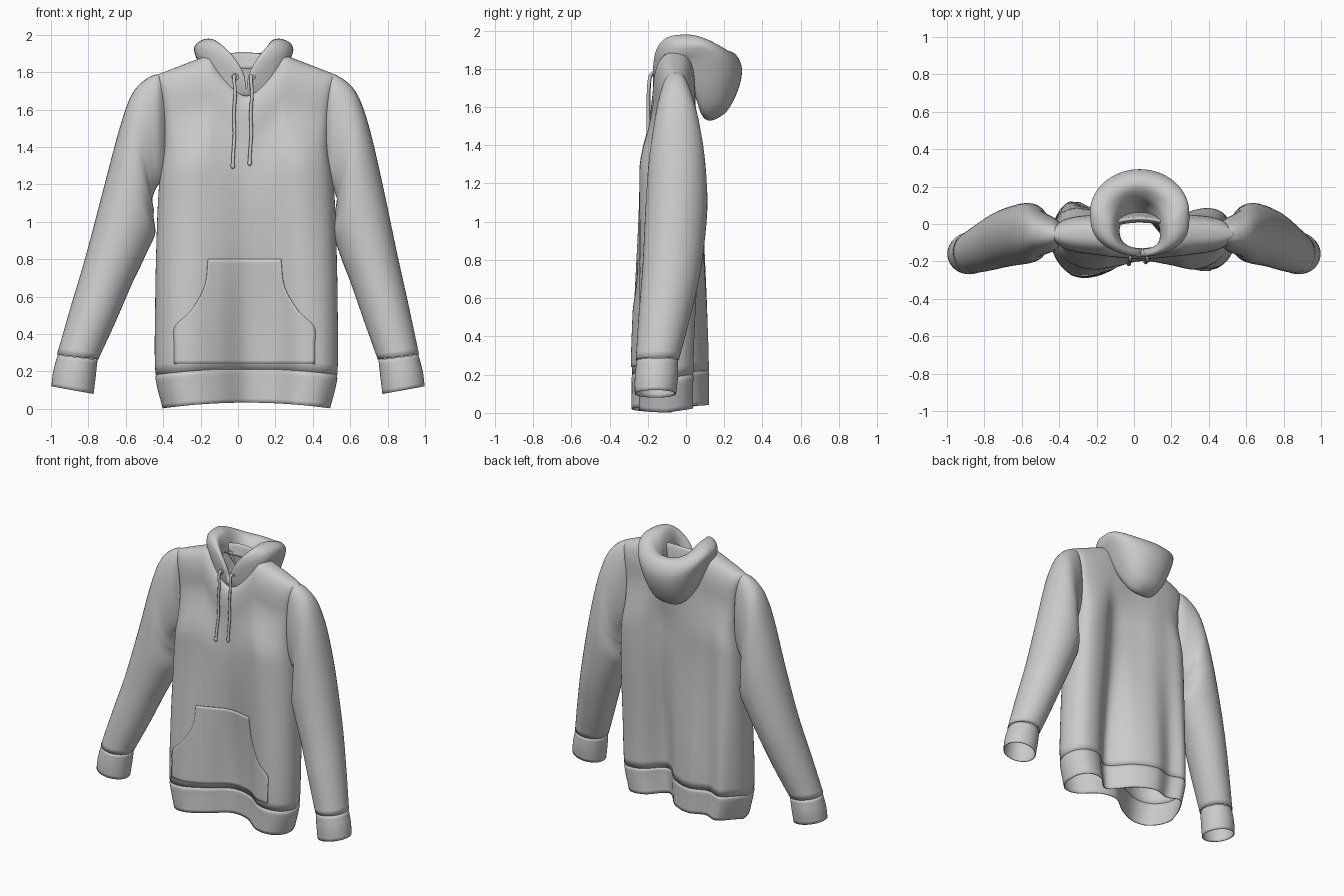
import bpy, bmesh
from math import sin, cos, pi, asin, sqrt, radians, copysign

if "Cube" in bpy.data.objects:
    bpy.data.objects.remove(bpy.data.objects["Cube"])

def spline(keys, s):
    """Smooth interpolation through rows of (position, values...)."""
    n = len(keys)
    s = min(max(s, keys[0][0]), keys[-1][0])
    i = 0
    while i < n - 2 and s > keys[i + 1][0]:
        i += 1
    a, b = keys[i], keys[i + 1]
    p, q = keys[max(i - 1, 0)], keys[min(i + 2, n - 1)]
    h = b[0] - a[0]
    f = (s - a[0]) / h
    out = []
    for k in range(1, len(a)):
        m0 = (b[k] - p[k]) / (b[0] - p[0]) * h
        m1 = (q[k] - a[k]) / (q[0] - a[0]) * h
        out.append((2*f**3 - 3*f**2 + 1)*a[k] + (f**3 - 2*f**2 + f)*m0
                   + (3*f**2 - 2*f**3)*b[k] + (f**3 - f**2)*m1)
    return out

def numbered(rows):
    return [(i, *r) for i, r in enumerate(rows)]

def sheet(name, rows, closed=True, thick=0.006):
    """Cloth surface lofted through rows of points."""
    bm = bmesh.new()
    vs = [[bm.verts.new(p) for p in r] for r in rows]
    n = len(rows[0])
    for r0, r1 in zip(vs, vs[1:]):
        for j in range(n if closed else n - 1):
            k = (j + 1) % n
            bm.faces.new((r0[j], r0[k], r1[k], r1[j]))
    bmesh.ops.remove_doubles(bm, verts=bm.verts, dist=0.0005)
    bmesh.ops.recalc_face_normals(bm, faces=bm.faces)
    me = bpy.data.meshes.new(name)
    bm.to_mesh(me)
    bm.free()
    for p in me.polygons:
        p.use_smooth = True
    ob = bpy.data.objects.new(name, me)
    bpy.context.collection.objects.link(ob)
    sol = ob.modifiers.new("cloth", 'SOLIDIFY')
    sol.thickness, sol.offset = thick, 0
    return ob

def tube(name, pts, r):
    cu = bpy.data.curves.new(name, 'CURVE')
    cu.dimensions, cu.bevel_depth, cu.bevel_resolution, cu.use_fill_caps = '3D', r, 3, True
    sp = cu.splines.new('NURBS')
    sp.points.add(len(pts) - 1)
    for q, p in zip(sp.points, pts):
        q.co = (*p, 1)
    sp.use_endpoint_u, sp.order_u = True, 4
    ob = bpy.data.objects.new(name, cu)
    bpy.context.collection.objects.link(ob)

# Torso cross-sections: depth of front and back at even steps across, by height
XC = 0.045
LEVELS = [0, 0.68, 0.88]
FRONT = [(-.08, -.18, -.26, -.28, -.23, -.135, -.15, -.235, -.235, -.18, -.10),
         (-.06, -.15, -.21, -.24, -.225, -.195, -.215, -.24, -.21, -.15, -.06),
         (-.06, -.12, -.145, -.16, -.175, -.185, -.175, -.16, -.145, -.12, -.06)]
BACK = [(-.08, .03, .115, .085, .118, .06, -.075, .02, .03, -.02, -.10),
        (-.06, .04, .08, .075, .07, .035, .01, .07, .08, .04, -.06),
        (-.06, .01, .035, .045, .045, .04, .045, .045, .035, .01, -.06)]
WIDTH = [(0, .445), (.09, .482), (.3, .485), (.55, .475), (.68, .462),
         (.78, .44), (.9, .45), (1, .485)]
CURVES = {s: [[(-1 + .2*i, y) for i, y in enumerate(row)] for row in sec]
          for s, sec in ((-1, FRONT), (1, BACK))}

def depth(side, t, v):
    i = sum(v > lv for lv in LEVELS[1:])
    a = spline(CURVES[side][i], t)[0]
    if i == 2:   # round over to the shoulder line and neck edge
        f = min(1, (v - .88)/.12)
        neck = max(0, 1 - (abs(sin(t*pi/2))*.485/.2)**2)
        return a + (-.055 + side*.075*neck - a)*(1 - (1 - f**2.6)**(1/2.6))
    f = ((v - LEVELS[i])/(LEVELS[i + 1] - LEVELS[i]))**(1.25 - .25*i)
    return a + (spline(CURVES[side][i + 1], t)[0] - a)*f*f*(3 - 2*f)

def z_range(side, t, dx):
    d = abs(dx)
    top = 1.89 - .11*(d - .2)/.285
    if d < .2:
        top = 1.67 + .22*(d/.2)**1.5 if side < 0 else 1.83 + .06*(d/.2)**2
    lift = .03*cos(t*pi/2)**2 if side < 0 else (.035 - .02*t)*(1 - t**4)
    return .003 + lift, top

def torso(side, t, v):
    w = spline(WIDTH, v)[0]
    dx = w*sin(t*pi/2)
    z0, z1 = z_range(side, t, dx)
    return (XC + dx, depth(side, t, v), z0 + 1.8*v + (z1 - z0 - 1.8)*v*v)

def front_y(x, z):
    w = spline(WIDTH, z/1.8)[0]
    t = asin(max(-1, min(1, (x - XC)/w)))*2/pi
    z0, z1 = z_range(-1, t, x - XC)
    v = .5
    for _ in range(10):
        v = (z - z0)/(1.8 + (z1 - z0 - 1.8)*v)
    return depth(-1, t, max(0, min(1, v)))

N = 60
RING = [(-1, -1 + 2*i/N) for i in range(N)] + [(1, 1 - 2*i/N) for i in range(N)]

def torso_rows(vs):
    return [[torso(s, t, v) for s, t in RING] for v in vs]

SEAM = .1
sheet("torso", torso_rows([SEAM + (1 - SEAM)*sin(i/48*pi/2) for i in range(49)]))
hem = torso_rows([SEAM*i/8 for i in range(9)])
for k, grow in ((7, .003), (8, -.004)):   # small step at the hem seam
    hem[k] = [(XC + (x - XC)*(1 + grow), y + (y + .06)*grow*3, z) for x, y, z in hem[k]]
sheet("hem_band", hem)

# Front pouch pocket
POCKET = [(.24, .375), (.34, .376), (.44, .372), (.52, .29), (.65, .215), (.80, .195)]
rows = []
for i in range(29):
    z = .24 + .56*i/28
    w = spline(POCKET, z)[0]
    rows.append([(.035 + w*u/20, front_y(.035 + w*u/20, z) - .006, z) for u in range(-20, 21)])
sheet("pouch_pocket", rows, closed=False)

# Sleeves: outer x,z / inner x,z / front y, back y / sideways shift
SLEEVE = numbered([(.43, 1.77, .42, 1.24, -.10, .0, .035),
                   (.47, 1.785, .455, 1.21, -.14, .03, .035),
                   (.54, 1.75, .485, 1.16, -.16, .055, .035),
                   (.605, 1.67, .495, 1.11, -.175, .078, .035),
                   (.665, 1.50, .485, 1.03, -.195, .10, .035),
                   (.74, 1.20, .49, .90, -.21, .108, .03),
                   (.83, .82, .58, .69, -.225, .075, .02),
                   (.90, .55, .67, .46, -.245, .02, .01),
                   (.965, .29, .75, .265, -.26, -.04, 0)])
CUFF = numbered([(.962, .287, .754, .263, -.255, -.045, 0),
                 (.985, .20, .764, .17, -.265, -.045, 0),
                 (.995, .12, .775, .08, -.265, -.055, 0)])

def arm_rows(keys, s, steps, folds):
    rows = []
    last = keys[-1][0]
    for i in range(steps + 1):
        k = last*i/steps
        ox, oz, ix, iz, yf, yb, sh = spline(keys, k)
        boxy = 1 - folds*.28*max(0, 1 - k/6)   # flatter over the shoulder
        row = []
        for j in range(40):
            a = 2*pi*j/40
            sn = copysign(abs(sin(a))**boxy, sin(a))
            # soft wrinkles under the arm
            c = cos(a) + folds*.06*sin(k*5)*max(0, -cos(a))*max(0, 1 - abs(k - 4)/2)
            row.append((s*((ox + ix)/2 + c*(ox - ix)/2) + sh,
                        (yf + yb)/2 + sn*(yb - yf)/2,
                        (oz + iz)/2 + c*(oz - iz)/2))
        rows.append(row)
    return rows

for s, side in ((-1, "left"), (1, "right")):
    sheet(side + "_sleeve", arm_rows(SLEEVE, s, 56, 1))
    sheet(side + "_cuff", arm_rows(CUFF, s, 8, 0))

# Lowered hood: half width, front y, back y, front z, side z, back z, front curve
HOOD = numbered([(.195, -.14, .01, 1.67, 1.84, 1.82, 1.5),
                 (.20, -.145, .035, 1.675, 1.86, 1.89, 1.5),
                 (.22, -.15, .085, 1.675, 1.84, 1.56, 1.5),
                 (.24, -.155, .19, 1.68, 1.86, 1.56, 1.2),
                 (.255, -.16, .262, 1.685, 1.89, 1.67, .95),
                 (.262, -.165, .29, 1.69, 1.925, 1.79, .75),
                 (.245, -.17, .26, 1.70, 1.955, 1.87, .6),
                 (.20, -.17, .20, 1.70, 1.975, 1.89, .5),
                 (.15, -.16, .14, 1.70, 1.965, 1.84, .5),
                 (.12, -.145, .105, 1.70, 1.91, 1.76, .55),
                 (.11, -.135, .06, 1.69, 1.85, 1.68, .7)])
rows = []
for i in range(61):
    a, yf, yb, zf, zs, zb, p = spline(HOOD, i/6)
    row = []
    for j in range(80):
        th = 2*pi*j/80
        c, sn = cos(th), abs(sin(th))
        z = zs + ((zf - zs)*(1 - sn**p) if c > 0 else (zb - zs)*(1 - sn**2.8))
        cy = c**.65 if c > 0 else c
        row.append((.03 + .015*max(c, 0) + a*sin(th), (yf + yb)/2 - cy*(yb - yf)/2, z))
    rows.append(row)
sheet("hood", rows)

# Drawstrings with end knots and eyelets
for side, x0, x1, zb in (("left", -.015, -.025, 1.30), ("right", .075, .065, 1.315)):
    pts = [(x0, -.15, 1.775), (x0 - .005, -.178, 1.785), (x0 - .008, -.19, 1.76)]
    for i in range(1, 8):
        z = 1.76 + (zb - 1.76)*i/7
        pts.append((x0 + (x1 - x0)*i/7 + .004*sin(i*1.7),
                    min(-.19, front_y(x1, min(z, 1.5)) - .012), z))
    tube(side + "_drawstring", pts, .009)
    bpy.ops.mesh.primitive_uv_sphere_add(segments=12, ring_count=8, radius=.012, location=pts[-1])
    knot = bpy.context.object
    knot.name, knot.scale = side + "_string_knot", (1, 1, 1.4)
    bpy.ops.object.shade_smooth()
    bpy.ops.mesh.primitive_torus_add(major_radius=.014, minor_radius=.005, major_segments=20,
                                     minor_segments=8, location=(x0, -.168, 1.775),
                                     rotation=(radians(80), 0, 0))
    bpy.context.object.name = side + "_eyelet"
    bpy.ops.object.shade_smooth()
